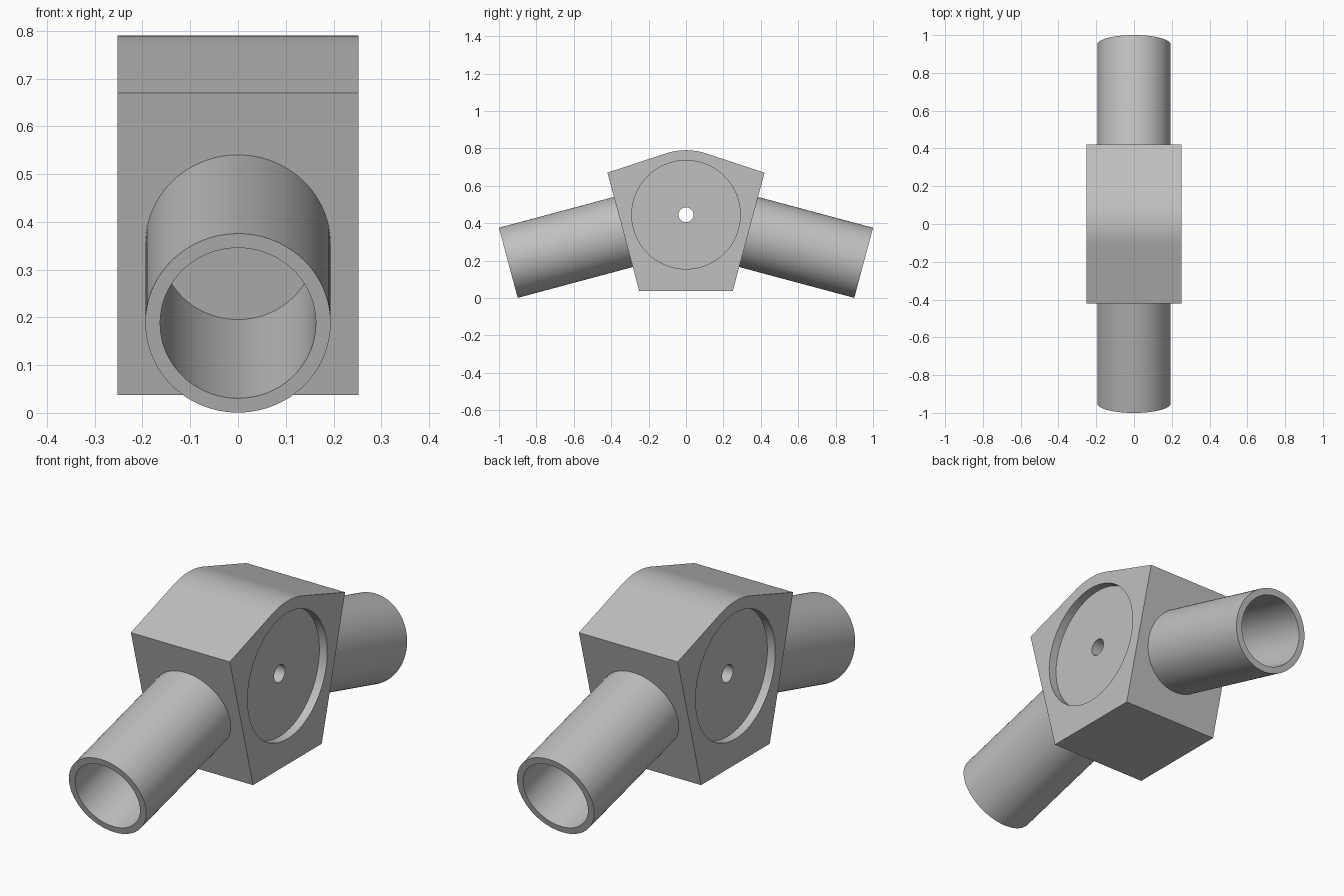
import bpy, bmesh, math
from mathutils import Matrix, Vector

if "Cube" in bpy.data.objects:
    bpy.data.objects.remove(bpy.data.objects["Cube"], do_unlink=True)

grey = bpy.data.materials.new("plain grey")
grey.use_nodes = True
colour = (0.53, 0.53, 0.53, 1)
grey.diffuse_color = colour
grey.node_tree.nodes["Principled BSDF"].inputs["Base Color"].default_value = colour

HALF_WIDTH = 0.252
HUB_Z = 0.445
TILT = math.radians(15)


def finish(name, bm):
    bmesh.ops.recalc_face_normals(bm, faces=bm.faces[:])
    mesh = bpy.data.meshes.new(name)
    bm.to_mesh(mesh)
    bm.free()
    mesh.materials.append(grey)
    obj = bpy.data.objects.new(name, mesh)
    bpy.context.collection.objects.link(obj)
    return obj


def activate(obj):
    bpy.ops.object.select_all(action='DESELECT')
    obj.select_set(True)
    bpy.context.view_layer.objects.active = obj


def lathe(name, profile, axis, centre, closed, segments=96):
    """Revolve (radius, distance) points about an axis; open profiles are capped."""
    bm = bmesh.new()
    turn = Vector((0, 0, 1)).rotation_difference(Vector(axis)).to_matrix().to_4x4()
    place = Matrix.Translation(centre) @ turn
    rings = []
    for r, d in profile:
        angles = [2 * math.pi * i / segments for i in range(segments)]
        rings.append([bm.verts.new(place @ Vector((r * math.cos(a), r * math.sin(a), d)))
                      for a in angles])
    pairs = list(zip(rings, rings[1:]))
    if closed:
        pairs.append((rings[-1], rings[0]))
    else:
        bm.faces.new(rings[0])
        bm.faces.new(rings[-1])
    for a, b in pairs:
        for i in range(segments):
            j = (i + 1) % segments
            bm.faces.new((a[i], a[j], b[j], b[i]))
    return finish(name, bm)


# Hub block: a tapered side profile with a rounded crown, extruded across x
outline = [(-0.25, 0.037), (0.25, 0.037), (0.42, 0.67)]
for i in range(17):
    a = math.radians(18.2 * (1 - i / 8))
    outline.append((0.345 * math.sin(a), HUB_Z + 0.345 * math.cos(a)))
outline.append((-0.42, 0.67))
bm = bmesh.new()
side = bm.faces.new([bm.verts.new((-HALF_WIDTH, y, z)) for y, z in outline])
extruded = bmesh.ops.extrude_face_region(bm, geom=[side])
moved = [v for v in extruded["geom"] if isinstance(v, bmesh.types.BMVert)]
bmesh.ops.translate(bm, verts=moved, vec=(2 * HALF_WIDTH, 0, 0))
hub = finish("hub_block", bm)

# Round recess in each side, joined by a small through hole
floor = HALF_WIDTH - 0.04
cutter = lathe("recess_cutter",
               [(0.29, -0.4), (0.29, -floor), (0.04, -floor),
                (0.04, floor), (0.29, floor), (0.29, 0.4)],
               (1, 0, 0), (0, 0, HUB_Z), closed=False)
cutter.hide_render = True
cut = hub.modifiers.new("recesses", 'BOOLEAN')
cut.operation = 'DIFFERENCE'
cut.solver = 'EXACT'
cut.object = cutter
activate(hub)
bpy.ops.object.modifier_apply(modifier=cut.name)
bpy.data.objects.remove(cutter, do_unlink=True)

# Hollow sleeves drooping from the front and back walls
parts = [hub]
for name, s in (("front_sleeve", -1), ("back_sleeve", 1)):
    axis = (0, -s * math.cos(TILT), math.sin(TILT))
    parts.append(lathe(name, [(0.194, 0), (0.194, 0.64), (0.163, 0.64), (0.163, 0)],
                       axis, (0, s * 0.95, 0.188), closed=True))

for part in parts:
    activate(part)
    bpy.ops.object.shade_smooth_by_angle(angle=math.radians(30))
